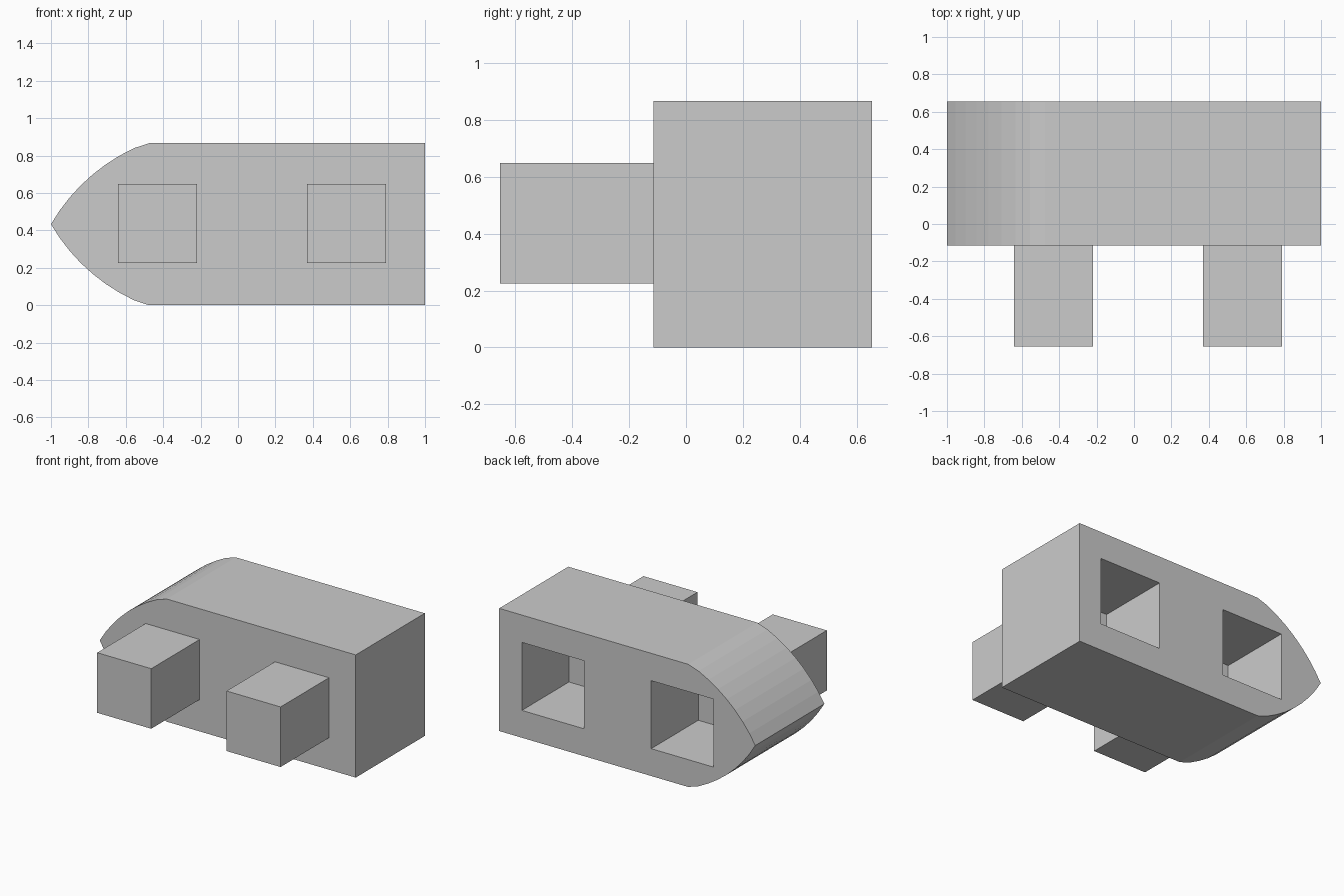
import bpy, bmesh
from math import sin, cos, radians

if "Cube" in bpy.data.objects:
    bpy.data.objects.remove(bpy.data.objects["Cube"])

BACK, FACE, FRONT = 0.655, -0.115, -0.655   # y planes
TOP, MID = 0.866, 0.433                     # body height and middle
PEG_X = (-0.43, 0.58)


def prism(name, profile, y0, y1):
    """Extrude an (x, z) outline from y0 to y1."""
    bm = bmesh.new()
    face = bm.faces.new([bm.verts.new((x, y0, z)) for x, z in profile])
    ext = bmesh.ops.extrude_face_region(bm, geom=[face])
    verts = [v for v in ext["geom"] if isinstance(v, bmesh.types.BMVert)]
    bmesh.ops.translate(bm, verts=verts, vec=(0, y1 - y0, 0))
    bmesh.ops.recalc_face_normals(bm, faces=bm.faces)
    mesh = bpy.data.meshes.new(name)
    bm.to_mesh(mesh)
    bm.free()
    ob = bpy.data.objects.new(name, mesh)
    bpy.context.collection.objects.link(ob)
    return ob


def rect(cx, cz, w, h):
    return [(cx - w / 2, cz - h / 2), (cx + w / 2, cz - h / 2),
            (cx + w / 2, cz + h / 2), (cx - w / 2, cz + h / 2)]


# Body: block with a pointed nose made of two arcs of radius 1
STEPS = 8
arc = []
for i in range(STEPS + 1):
    a = radians(30 + 40 * i / STEPS)
    arc.append((-1 + cos(radians(30)) - cos(a), MID + sin(a) - sin(radians(30))))
arc[-1] = (arc[-1][0], TOP)
lower = [(x, 2 * MID - z) for x, z in arc[1:]]
body = prism("body", arc + [(1, TOP), (1, 0)] + lower[::-1], FACE, BACK)

# Pegs on the front, matching sockets in the back
for side, x in zip(("left", "right"), PEG_X):
    prism(side + "_peg", rect(x, MID + 0.004, 0.422, 0.424), FRONT, FACE)
    cutter = prism(side + "_socket_cutter", rect(x, MID, 0.486, 0.48), BACK - 0.525, BACK + 0.1)
    cutter.hide_render = True
    cutter.hide_set(True)
    mod = body.modifiers.new(side + "_socket", 'BOOLEAN')
    mod.operation = 'DIFFERENCE'
    mod.solver = 'EXACT'
    mod.object = cutter
